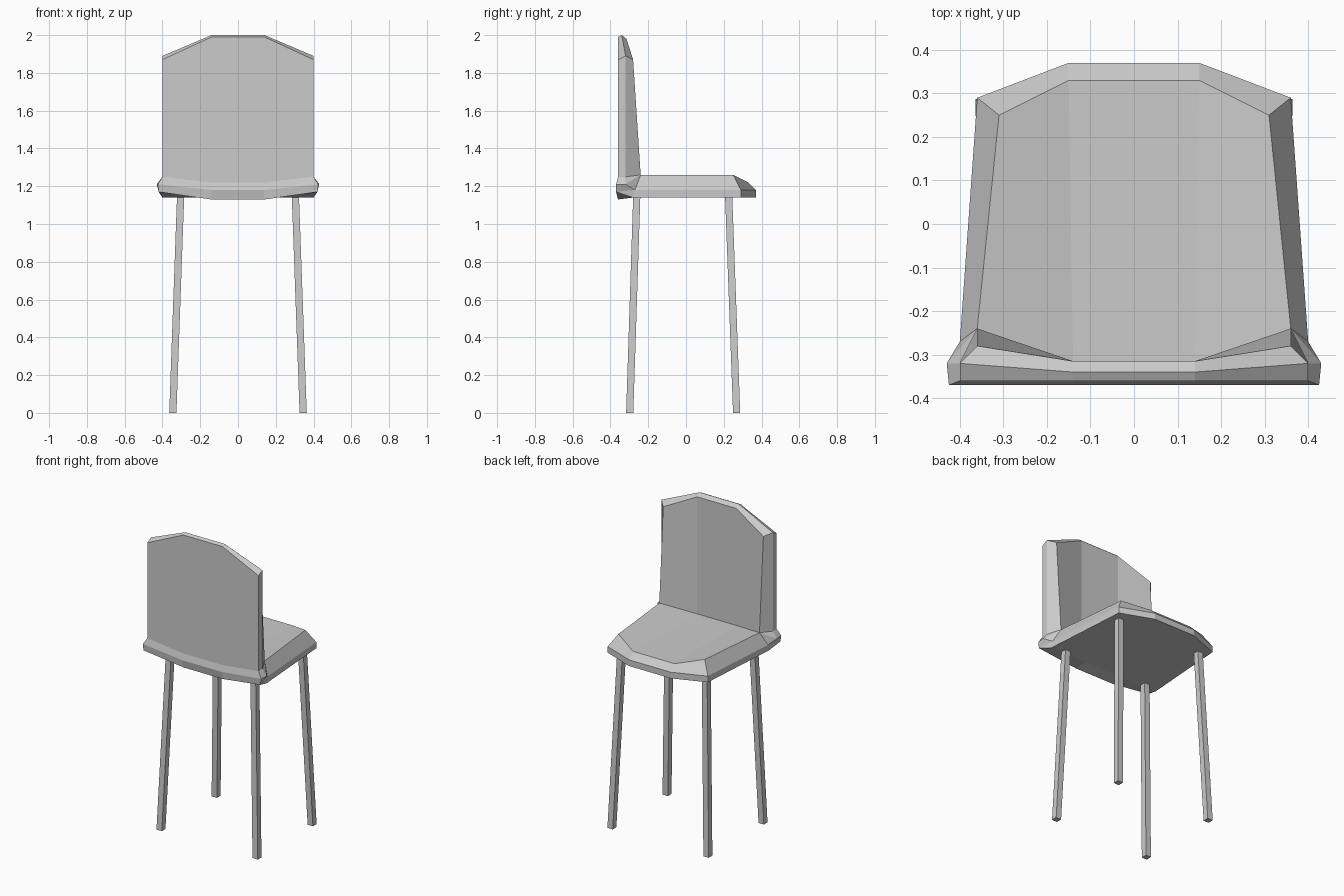
import bpy, bmesh

if "Cube" in bpy.data.objects:
    bpy.data.objects.remove(bpy.data.objects["Cube"])


def make_object(name, bm):
    bmesh.ops.recalc_face_normals(bm, faces=bm.faces)
    mesh = bpy.data.meshes.new(name)
    bm.to_mesh(mesh)
    bm.free()
    obj = bpy.data.objects.new(name, mesh)
    bpy.context.collection.objects.link(obj)
    return obj


# Seat shell: half cross-sections lofted from the back top, round the bend, to the seat front.
# Each row: inner centre, inner side, rim side, outer side, outer centre
bend_c, bend_s, rim = (.14, -.315, 1.22), (.36, -.24, 1.26), (.40, -.27, 1.18)
rows = [
    [(.14, -.315, 1.98), (.36, -.28, 1.87), (.40, -.32, 1.89), (.40, -.36, 1.87), (.14, -.36, 1.99)],
    [bend_c, bend_s, (.40, -.32, 1.25), (.40, -.36, 1.25), (.14, -.36, 1.22)],
    [bend_c, bend_s, (.43, -.32, 1.21), (.425, -.37, 1.21), (.14, -.37, 1.18)],
    [bend_c, bend_s, rim, (.42, -.37, 1.17), (.14, -.36, 1.13)],
    [bend_c, bend_s, rim, (.40, -.28, 1.14), (.14, -.28, 1.14)],
    [(.15, .33, 1.22), (.31, .25, 1.26), (.36, .29, 1.18), (.36, .29, 1.14), (.15, .37, 1.14)],
]
rim_centres = [(.14, -.34, 2.0), (.15, .37, 1.18)]


def mirrored(p):
    return (-p[0], p[1], p[2])


bm = bmesh.new()


def face(points):
    pts = list(dict.fromkeys(points))
    if len(pts) > 2:
        bm.faces.new([bm.verts.new(p) for p in pts])


def both_sides(points):
    face(points)
    face([mirrored(p) for p in points])


for a, b in zip(rows, rows[1:]):
    for i in range(4):
        both_sides([a[i], a[i + 1], b[i + 1], b[i]])
    for i in (0, 4):
        face([a[i], mirrored(a[i]), mirrored(b[i]), b[i]])

# Bevelled rims closing the back top and the seat front
for (ic, s, m, o, oc), mc in zip((rows[0], rows[-1]), rim_centres):
    both_sides([ic, s, m, mc])
    both_sides([mc, m, o, oc])
    face([ic, mc, mirrored(mc), mirrored(ic)])
    face([mc, oc, mirrored(oc), mirrored(mc)])
bmesh.ops.remove_doubles(bm, verts=bm.verts, dist=0.0005)
make_object("seat_shell", bm)


# Splayed square legs
def leg(name, bottom, top, r=0.019):
    bm = bmesh.new()
    bmesh.ops.create_cube(bm, size=1)
    for v in bm.verts:
        x, y, z = top if v.co.z > 0 else bottom
        v.co = (x + r * (1 if v.co.x > 0 else -1), y + r * (1 if v.co.y > 0 else -1), z)
    make_object(name, bm)


for side, sx in (("left", -1), ("right", 1)):
    leg("back_edge_leg_" + side, (sx * .345, -.298, 0), (sx * .303, -.26, 1.17))
    leg("front_edge_leg_" + side, (sx * .345, .268, 0), (sx * .303, .225, 1.17))
